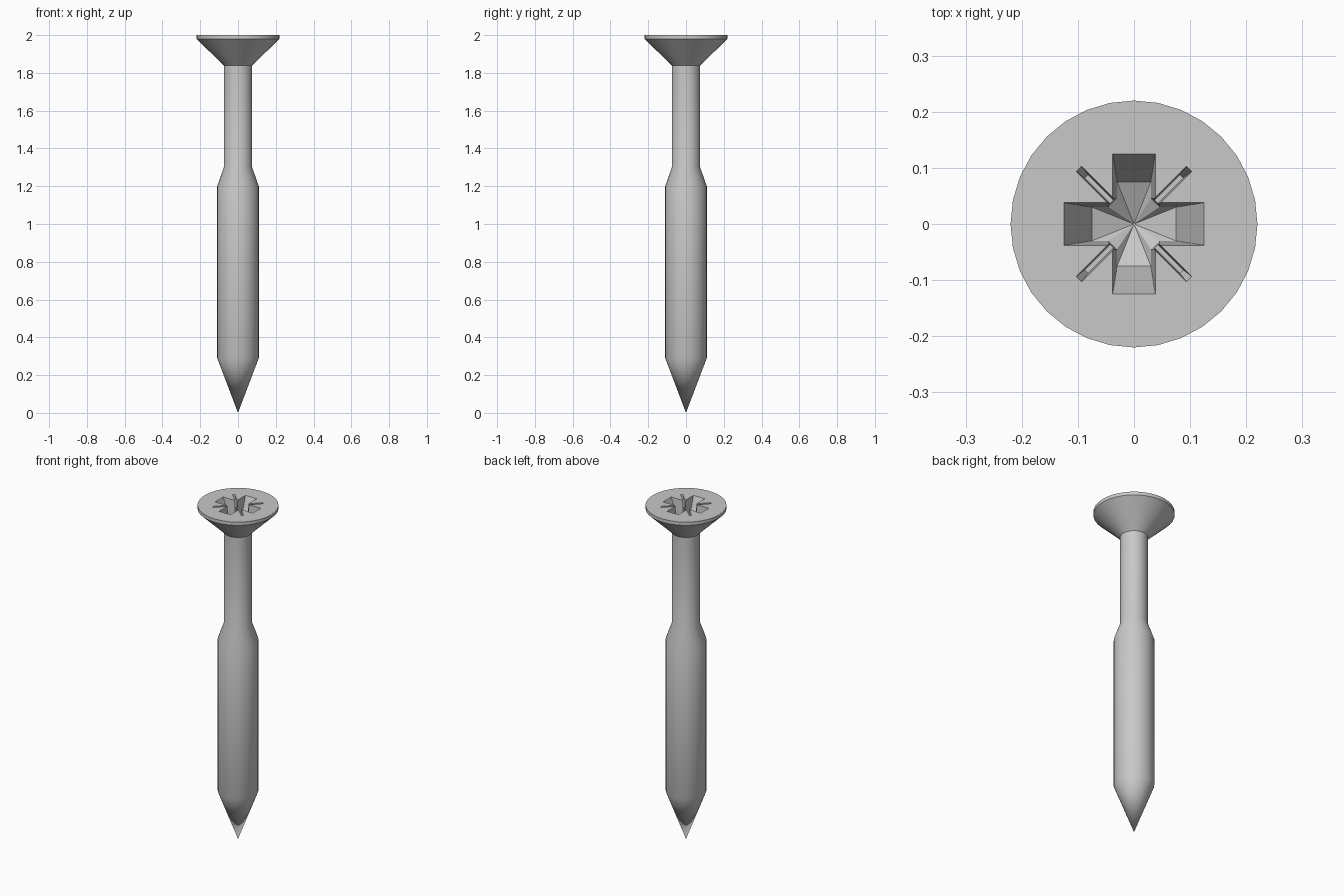
import bpy, bmesh, math
from mathutils import Matrix

cube = bpy.data.objects.get("Cube")
if cube:
    bpy.data.objects.remove(cube)

steel = bpy.data.materials.new("grey steel")
steel.use_nodes = True
GREY = (0.58, 0.58, 0.58, 1)
steel.diffuse_color = GREY
steel.node_tree.nodes["Principled BSDF"].inputs["Base Color"].default_value = GREY


def make_object(name, bm):
    bmesh.ops.recalc_face_normals(bm, faces=bm.faces)
    mesh = bpy.data.meshes.new(name)
    bm.to_mesh(mesh)
    bm.free()
    mesh.materials.append(steel)
    obj = bpy.data.objects.new(name, mesh)
    bpy.context.collection.objects.link(obj)
    return obj


def lathe(name, profile, sides):
    """Spin a (radius, height) profile about z."""
    bm = bmesh.new()
    verts = [bm.verts.new((r, 0, z)) for r, z in profile]
    edges = [bm.edges.new(pair) for pair in zip(verts, verts[1:])]
    bmesh.ops.spin(bm, geom=verts + edges, axis=(0, 0, 1), cent=(0, 0, 0),
                   angle=math.tau, steps=sides)
    bmesh.ops.remove_doubles(bm, verts=bm.verts, dist=1e-4)
    top = max(z for r, z in profile)
    rim = [e for e in bm.edges if e.is_boundary and all(v.co.z > top - 1e-4 for v in e.verts)]
    bmesh.ops.contextual_create(bm, geom=rim)
    return make_object(name, bm)


def add_taper(bm, upper, lower, top, bottom, apex=None):
    """Closed pocket shape between two outlines, with a flat or pointed floor."""
    a = [bm.verts.new((x, y, top)) for x, y in upper]
    b = [bm.verts.new((x, y, bottom)) for x, y in lower]
    n = len(a)
    bm.faces.new(a)
    for i in range(n):
        j = (i + 1) % n
        bm.faces.new((a[i], a[j], b[j], b[i]))
    if apex is None:
        bm.faces.new(b)
    else:
        tip = bm.verts.new((0, 0, apex))
        for i in range(n):
            bm.faces.new((b[i], b[(i + 1) % n], tip))


def four_fold(points):
    """Repeat an outline piece at every quarter turn."""
    out = []
    for x, y in points:
        out.append((x, y))
    for _ in range(3):
        points = [(-y, x) for x, y in points]
        out += points
    return out


# Body: point, thread section, neck, shank and countersunk head
screw = lathe("screw", [(0, 0), (0.11, 0.29), (0.11, 1.2), (0.075, 1.3),
                        (0.075, 1.84), (0.22, 1.98), (0.22, 2.0)], 32)

# Cross-shaped drive recess with a conical floor
bm = bmesh.new()
cross_top = four_fold([(0.125, -0.038), (0.125, 0.038), (0.045, 0.038), (0.038, 0.045)])
cross_floor = four_fold([(0.075, -0.03), (0.075, 0.03), (0.045, 0.03), (0.03, 0.045)])
add_taper(bm, cross_top, cross_floor, 2.0, 1.88, 1.845)
# Carry the mouth slightly above the head for a clean cut
mouth = [f for f in bm.faces if all(v.co.z > 1.99 for v in f.verts)]
lip = bmesh.ops.extrude_face_region(bm, geom=mouth)
bmesh.ops.delete(bm, geom=mouth, context="FACES")
bmesh.ops.translate(bm, vec=(0, 0, 0.02),
                    verts=[v for v in lip["geom"] if isinstance(v, bmesh.types.BMVert)])
cutters = [make_object("cross_recess_cutter", bm)]

# Thin diagonal slots between the arms
for i in range(4):
    bm = bmesh.new()
    add_taper(bm, [(0.03, -0.007), (0.142, -0.007), (0.142, 0.007), (0.03, 0.007)],
              [(0.03, -0.004), (0.12, -0.004), (0.12, 0.004), (0.03, 0.004)], 2.01, 1.94)
    bm.transform(Matrix.Rotation(math.pi / 4 + i * math.pi / 2, 4, "Z"))
    cutters.append(make_object("diagonal_slot_cutter", bm))

bpy.context.view_layer.objects.active = screw
screw.select_set(True)
for cutter in cutters:
    cutter.select_set(False)
    cut = screw.modifiers.new("recess", "BOOLEAN")
    cut.operation = "DIFFERENCE"
    cut.solver = "EXACT"
    cut.object = cutter
    bpy.ops.object.modifier_apply(modifier=cut.name)
    bpy.data.objects.remove(cutter)

bpy.ops.object.shade_smooth_by_angle(angle=math.radians(30))
